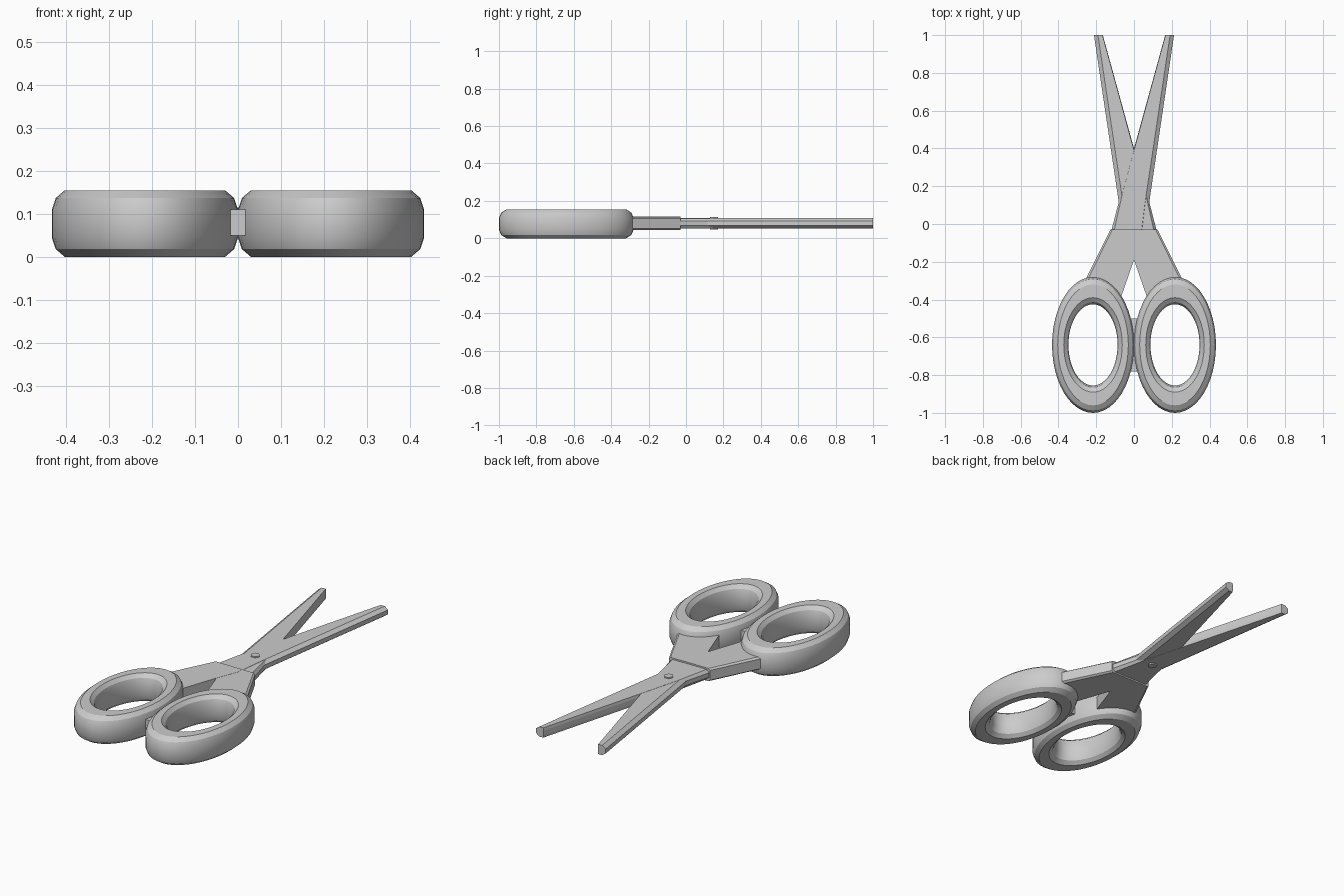
import bpy, bmesh, math

if "Cube" in bpy.data.objects:
    bpy.data.objects.remove(bpy.data.objects["Cube"])

grey = bpy.data.materials.new("plain grey")
grey.diffuse_color = (0.6, 0.6, 0.6, 1)
grey.use_nodes = True
grey.node_tree.nodes["Principled BSDF"].inputs["Base Color"].default_value = grey.diffuse_color


def make_object(name, loops, closed=False):
    """Skin a stack of equal-length vertex loops; cap the ends unless closed."""
    bm = bmesh.new()
    rows = [[bm.verts.new(p) for p in loop] for loop in loops]
    n = len(rows[0])
    for k in range(len(rows) if closed else len(rows) - 1):
        a, b = rows[k], rows[(k + 1) % len(rows)]
        for i in range(n):
            j = (i + 1) % n
            bm.faces.new((a[i], a[j], b[j], b[i]))
    if not closed:
        bm.faces.new(rows[0])
        bm.faces.new(rows[-1])
    bmesh.ops.recalc_face_normals(bm, faces=bm.faces)
    me = bpy.data.meshes.new(name)
    bm.to_mesh(me)
    bm.free()
    me.materials.append(grey)
    ob = bpy.data.objects.new(name, me)
    bpy.context.collection.objects.link(ob)
    return ob


def smooth(ob):
    bpy.ops.object.select_all(action='DESELECT')
    ob.select_set(True)
    bpy.context.view_layer.objects.active = ob
    bpy.ops.object.shade_smooth_by_angle(angle=math.radians(30))


def layered(name, side, edge, face, zs, dz=0.0):
    """Plate with chamfered rim: edge outline in the middle, face outline on top and bottom."""
    outlines = (face, edge, edge, face)
    return make_object(name, [[(side * x, y, z + dz) for x, y in o] for o, z in zip(outlines, zs)])


# Blade outlines (widest edge, and flat face inset on the outer sides)
blade_edge = [(0.165, 1), (0.212, 1), (0.08, 0.11), (0.045, -0.035),
              (-0.12, -0.035), (-0.072, 0.15), (0, 0.4)]
blade_face = [(0.167, 1), (0.191, 1), (0.058, 0.11), (0.04, -0.035),
              (-0.105, -0.035), (-0.064, 0.15), (0.003, 0.4)]
# Handle arm outlines
arm_edge = [(-0.125, -0.03), (0.04, -0.03), (0.05, -0.06), (0, -0.19),
            (-0.08, -0.42), (-0.2, -0.36), (-0.275, -0.33)]
arm_face = [(-0.115, -0.03), (0.04, -0.03), (0.05, -0.06), (0, -0.19),
            (-0.08, -0.42), (-0.2, -0.36), (-0.262, -0.33)]
# Finger ring section: x radius, y radius, z (upper half; lower half is mirrored)
upper = [(0.217, 0.36, 0.11), (0.208, 0.348, 0.137), (0.187, 0.32, 0.155),
         (0.155, 0.25, 0.155), (0.137, 0.225, 0.137), (0.13, 0.215, 0.11)]
section = upper + [(a, b, 0.155 - z) for a, b, z in reversed(upper)]
SEG = 48

for side, label in ((1, "a"), (-1, "b")):
    dz = 0.0004 * side
    layered("blade_" + label, side, blade_edge, blade_face, (0.053, 0.068, 0.092, 0.107), dz)
    layered("handle_arm_" + label, side, arm_edge, arm_face, (0.045, 0.053, 0.107, 0.115), dz)
    loops = [[(-side * 0.217 + a * math.cos(2 * math.pi * i / SEG),
               -0.64 + b * math.sin(2 * math.pi * i / SEG), z) for i in range(SEG)]
             for a, b, z in section]
    smooth(make_object("finger_ring_" + label, loops, closed=True))

# Pivot screw
make_object("pivot_screw", [[(0.024 * math.cos(i * math.pi / 3), 0.15 + 0.024 * math.sin(i * math.pi / 3), z)
                             for i in range(6)] for z in (0.046, 0.114)])

# Small stop between the finger rings
make_object("ring_stop", [[(x, y, z) for x, y in ((-0.02, -0.78), (0.02, -0.78), (0.02, -0.5), (-0.02, -0.5))]
                          for z in (0.05, 0.11)])
